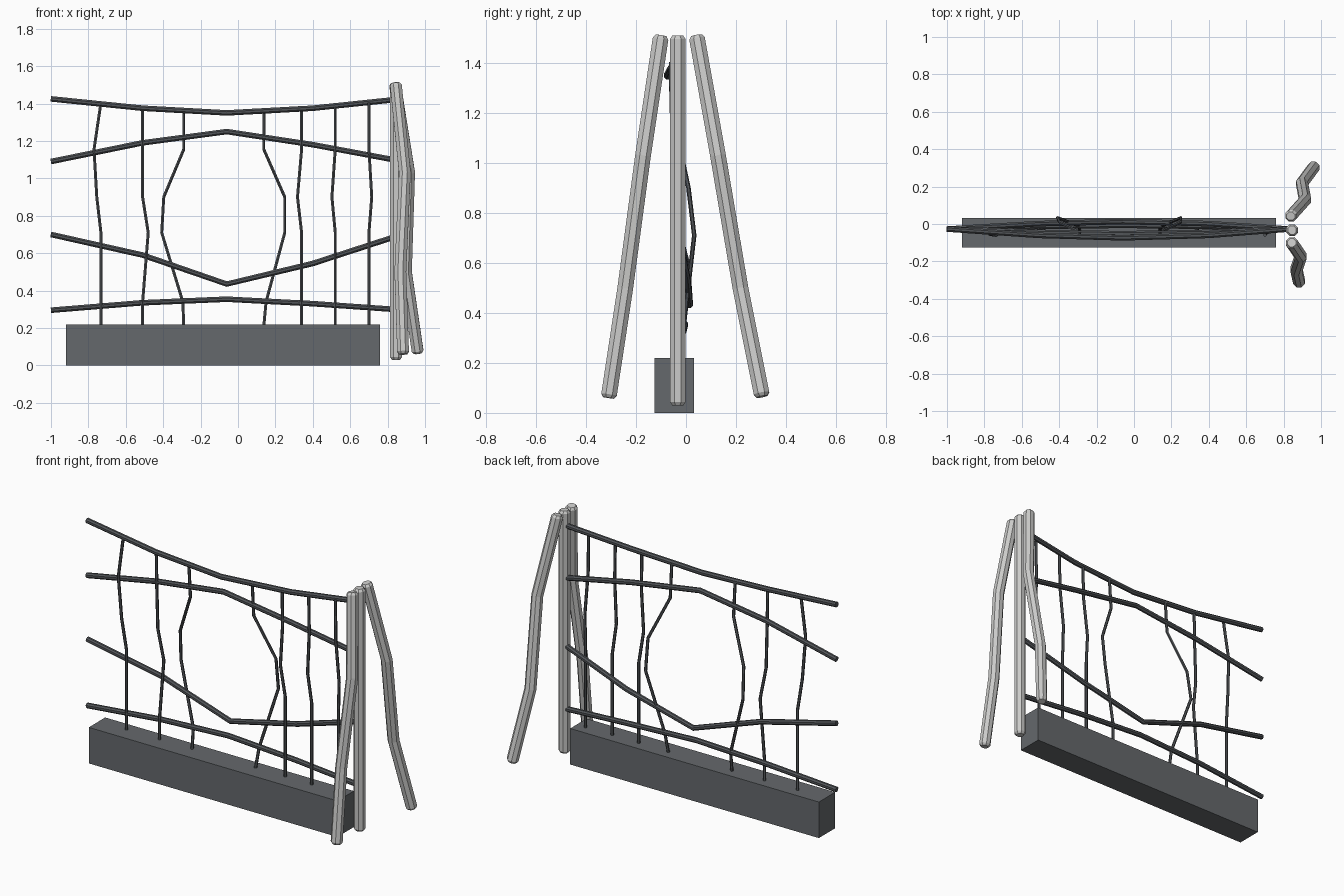
import bpy, bmesh, math
from mathutils import Vector

if "Cube" in bpy.data.objects:
    bpy.data.objects.remove(bpy.data.objects["Cube"])


def material(name, rgb):
    m = bpy.data.materials.new(name)
    m.diffuse_color = (*rgb, 1)
    m.use_nodes = True
    m.node_tree.nodes["Principled BSDF"].inputs["Base Color"].default_value = m.diffuse_color
    return m


STONE = material("slate grey", (0.13, 0.14, 0.15))
METAL = material("dark metal", (0.085, 0.092, 0.10))
WOOD = material("pale grey", (0.60, 0.60, 0.59))


def finish(bm, name, mat):
    bmesh.ops.recalc_face_normals(bm, faces=bm.faces[:])
    me = bpy.data.meshes.new(name)
    bm.to_mesh(me)
    bm.free()
    me.materials.append(mat)
    ob = bpy.data.objects.new(name, me)
    bpy.context.collection.objects.link(ob)
    return ob


def tube(name, pts, r, mat, sides=8, cap=0.0):
    """Flat-faced tube along a path, with mitred bends and optional chamfered ends."""
    pts = [Vector(p) for p in pts]
    first, last = (pts[1] - pts[0]).normalized(), (pts[-1] - pts[-2]).normalized()
    # reference axis keeps every ring aligned
    ref = Vector((0, 0, 1)) if abs(first.z) < 0.7 else Vector((1, 0, 0))
    stations = []
    for i, p in enumerate(pts):
        if i == 0:
            if cap:
                stations += [(p, first, r * 0.7)]
            stations.append((p + first * cap, first, r))
        elif i == len(pts) - 1:
            stations.append((p - last * cap, last, r))
            if cap:
                stations += [(p, last, r * 0.7)]
        else:
            t = (p - pts[i - 1]).normalized() + (pts[i + 1] - p).normalized()
            stations.append((p, t.normalized(), r))
    bm = bmesh.new()
    rings = []
    for p, t, rad in stations:
        u = (ref - t * ref.dot(t)).normalized()
        v = t.cross(u)
        angles = [2 * math.pi * (k + 0.5) / sides for k in range(sides)]
        rings.append([bm.verts.new(p + (u * math.cos(a) + v * math.sin(a)) * rad) for a in angles])
    for a, b in zip(rings, rings[1:]):
        for k in range(sides):
            n = (k + 1) % sides
            bm.faces.new((a[k], a[n], b[n], b[k]))
    bm.faces.new(rings[0])
    bm.faces.new(rings[-1])
    return finish(bm, name, mat)


# stone base block
bm = bmesh.new()
bmesh.ops.create_cube(bm, size=1)
for v in bm.verts:
    v.co = (v.co.x * 1.68 - 0.08, v.co.y * 0.158 - 0.047, v.co.z * 0.22 + 0.11)
finish(bm, "base_block", STONE)

# horizontal rails: heights at five stations, bulging forward or back mid-span
RAIL_X = (-1.0, -0.51, -0.06, 0.40, 0.83)
BULGE = (0, 0.72, 1, 0.72, 0)
rails = {
    "top_rail": ((1.425, 1.375, 1.35, 1.375, 1.42), -0.047),
    "upper_rail": ((1.09, 1.19, 1.25, 1.18, 1.10), -0.025),
    "lower_rail": ((0.70, 0.59, 0.435, 0.545, 0.685), 0.04),
    "bottom_rail": ((0.295, 0.335, 0.354, 0.33, 0.30), 0.02),
}
for name, (zs, d) in rails.items():
    tube(name, [(x, -0.027 + d * b, z) for x, b, z in zip(RAIL_X, BULGE, zs)], 0.016, METAL)

# upright bars: x at fixed heights; the two beside the opening bow to the back
BAR_Z = (0.21, 0.34, 0.71, 0.90, 1.155)
BAR_Y = (-0.03, -0.03, -0.03, -0.045, -0.055)
BOW_Y = (-0.03, -0.01, 0.033, 0.01, -0.045)
bars = [
    ((-0.733, -0.733, -0.733, -0.755, -0.77, -0.735), 1.39, BAR_Y),
    ((-0.51, -0.51, -0.48, -0.51, -0.51, -0.51), 1.375, BAR_Y),
    ((-0.29, -0.295, -0.408, -0.397, -0.29, -0.29), 1.36, BOW_Y),
    ((0.138, 0.15, 0.25, 0.25, 0.138, 0.138), 1.36, BOW_Y),
    ((0.34, 0.34, 0.34, 0.318, 0.34, 0.34), 1.37, BAR_Y),
    ((0.52, 0.52, 0.52, 0.502, 0.52, 0.52), 1.385, BAR_Y),
    ((0.70, 0.70, 0.70, 0.715, 0.70, 0.70), 1.405, BAR_Y),
]
for i, (xs, top, ys) in enumerate(bars):
    path = list(zip(xs, ys + (-0.06,), BAR_Z + (top,)))
    tube(f"upright_bar_{i + 1}", path, 0.009, METAL, sides=6)

# end post and its two crooked bracing legs
tube("end_post", [(0.845, -0.033, 0.03), (0.845, -0.033, 1.51)], 0.034, WOOD, cap=0.014)
tube("front_leg", [(0.843, -0.10, 1.51), (0.892, -0.172, 1.03), (0.868, -0.243, 0.50),
                   (0.883, -0.31, 0.06)], 0.034, WOOD, cap=0.014)
tube("back_leg", [(0.838, 0.042, 1.51), (0.915, 0.128, 1.03), (0.898, 0.218, 0.50),
                  (0.962, 0.305, 0.065)], 0.034, WOOD, cap=0.014)
